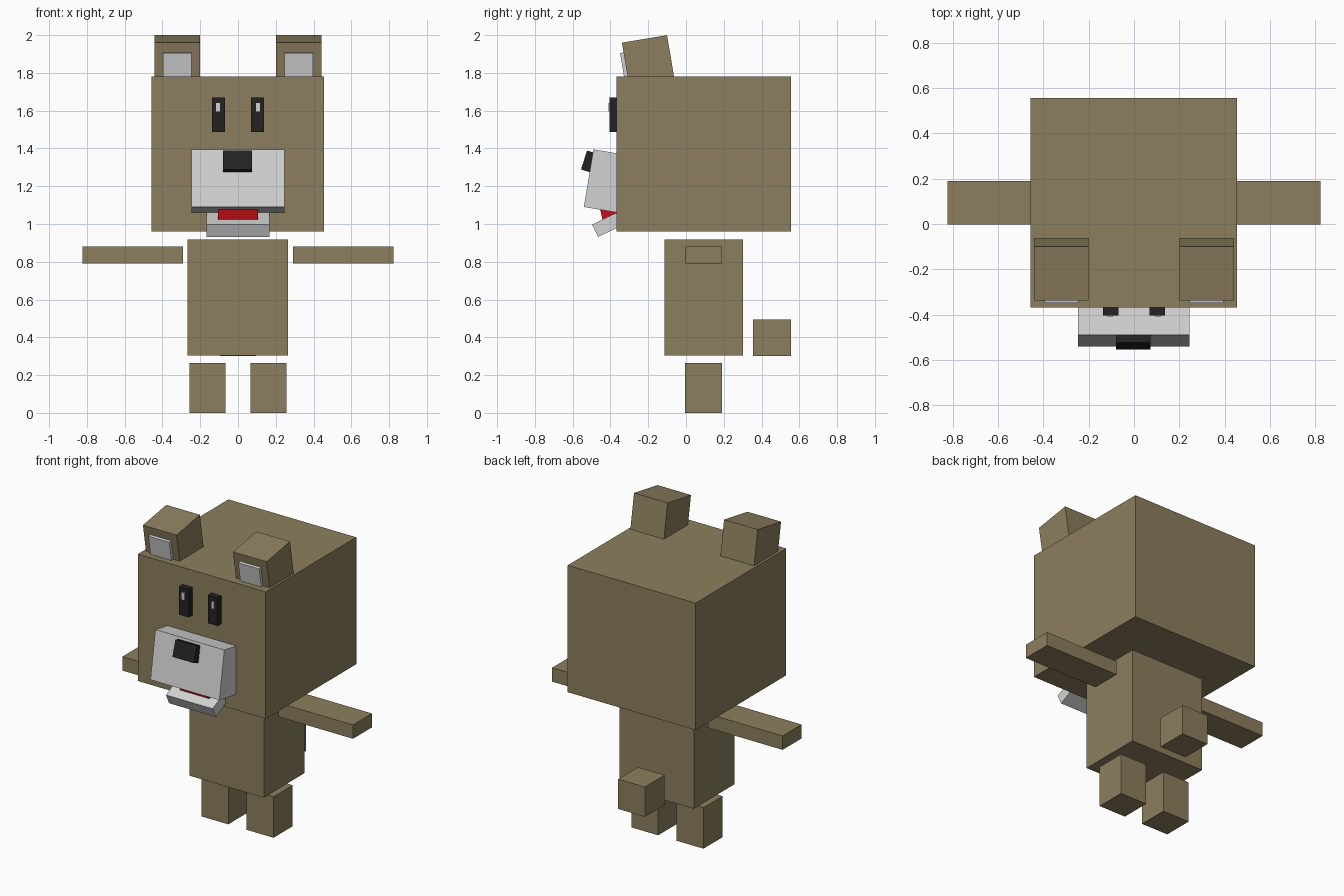
import bpy
from math import radians, sin, cos

cube = bpy.data.objects.get("Cube")
if cube:
    bpy.data.objects.remove(cube, do_unlink=True)


def material(name, r, g, b):
    mat = bpy.data.materials.new(name)
    mat.use_nodes = True
    mat.diffuse_color = (r, g, b, 1)
    mat.node_tree.nodes["Principled BSDF"].inputs["Base Color"].default_value = (r, g, b, 1)
    return mat


FUR = material("tan fur", 0.265, 0.212, 0.112)
PALE = material("pale grey", 0.65, 0.65, 0.65)
INNER = material("inner ear grey", 0.63, 0.63, 0.65)
BLACK = material("black", 0.016, 0.016, 0.016)
RED = material("red", 0.6, 0.005, 0.007)


def add_box(name, mat, center, size, tilt=0):
    """Box turned about the x axis by tilt degrees."""
    bpy.ops.mesh.primitive_cube_add(size=1, location=center, rotation=(radians(tilt), 0, 0))
    obj = bpy.context.object
    obj.name = name
    obj.scale = size
    bpy.ops.object.transform_apply(location=False, rotation=False, scale=True)
    obj.data.materials.append(mat)
    return obj


def box(name, mat, x, y, z):
    """Upright box from its (low, high) extents."""
    spans = (x, y, z)
    return add_box(name, mat, [(a + b) / 2 for a, b in spans], [b - a for a, b in spans])


def tilted(name, mat, x, top_front, depth, height, tilt):
    """Tilted box placed by the (y, z) of its upper front edge."""
    t = radians(tilt)
    y = top_front[0] + cos(t) * depth / 2 + sin(t) * height / 2
    z = top_front[1] + sin(t) * depth / 2 - cos(t) * height / 2
    return add_box(name, mat, ((x[0] + x[1]) / 2, y, z), (x[1] - x[0], depth, height), tilt)


# Head, body and tail
box("head", FUR, (-0.458, 0.456), (-0.368, 0.556), (0.96, 1.78))
box("body", FUR, (-0.267, 0.265), (-0.115, 0.302), (0.303, 0.918))
box("tail", FUR, (-0.095, 0.095), (0.355, 0.556), (0.302, 0.495))

# Paired parts
for side, s in (("left", 1), ("right", -1)):
    def span(a, b):
        return tuple(sorted((s * a, s * b)))

    box(side + "_arm", FUR, span(0.292, 0.824), (-0.003, 0.19), (0.79, 0.88))
    box(side + "_leg", FUR, span(0.066, 0.258), (-0.005, 0.19), (0, 0.265))
    tilted(side + "_ear", FUR, span(0.202, 0.442), (-0.339, 1.96), 0.242, 0.242, 9.5)
    tilted(side + "_inner_ear", INNER, span(0.246, 0.396), (-0.349, 1.905), 0.03, 0.15, 9.5)
    box(side + "_eye", BLACK, span(0.069, 0.138), (-0.404, -0.36), (1.488, 1.67))
    box(side + "_eye_glint", PALE, span(0.096, 0.116), (-0.41, -0.402), (1.595, 1.64))

# Muzzle, nose and mouth
tilted("muzzle", PALE, (-0.247, 0.245), (-0.49, 1.395), 0.2, 0.309, -9.5)
tilted("nose", BLACK, (-0.08, 0.074), (-0.524, 1.389), 0.06, 0.105, -17.5)
tilted("jaw", PALE, (-0.167, 0.167), (-0.497, 0.997), 0.165, 0.073, 26)
tilted("tongue", RED, (-0.105, 0.105), (-0.457, 1.085), 0.12, 0.08, 14)
